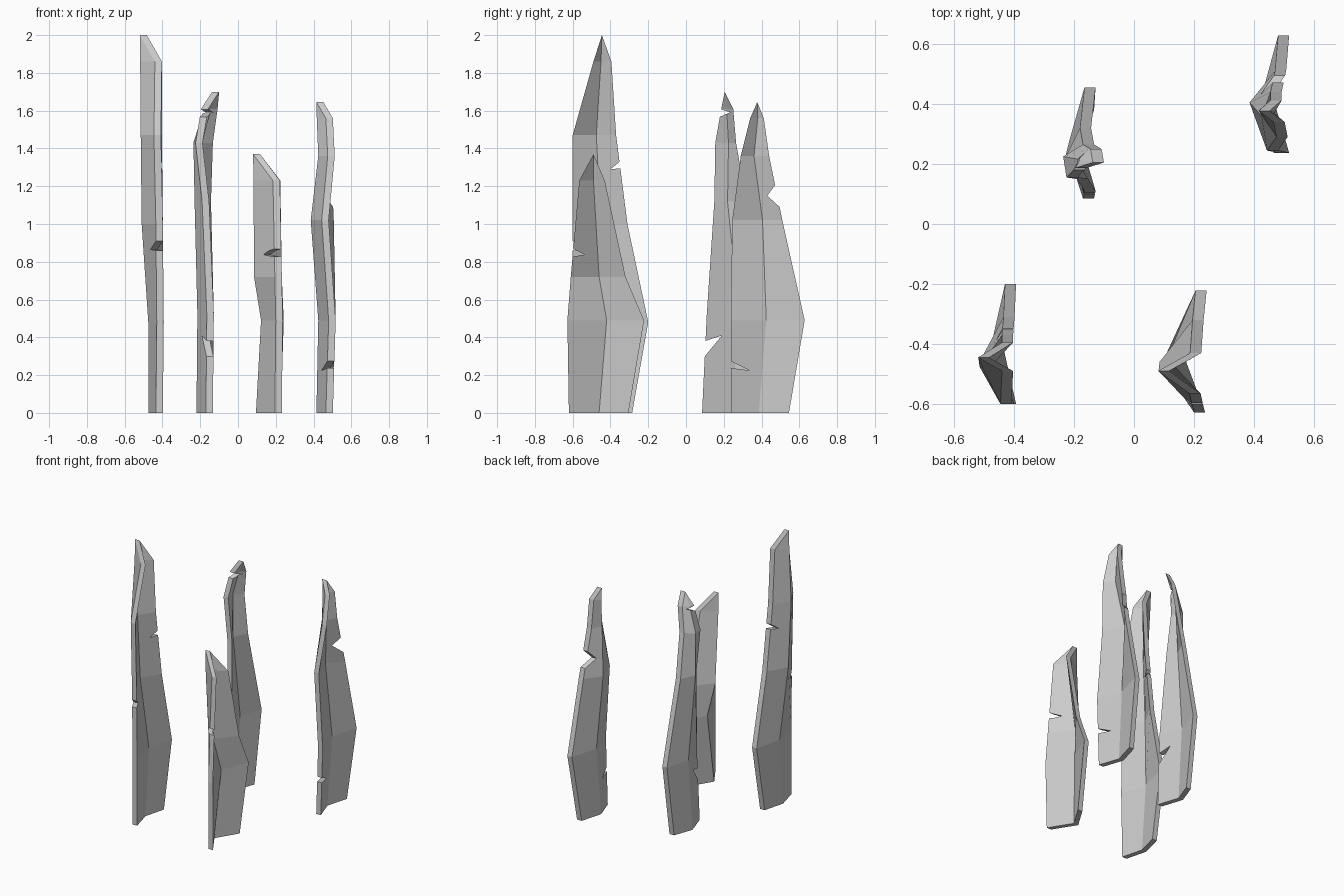
import bpy, bmesh
from mathutils import Vector

if "Cube" in bpy.data.objects:
    bpy.data.objects.remove(bpy.data.objects["Cube"])

THICK = 0.037


def make_object(name, bm):
    bmesh.ops.recalc_face_normals(bm, faces=bm.faces)
    mesh = bpy.data.meshes.new(name)
    bm.to_mesh(mesh)
    bm.free()
    ob = bpy.data.objects.new(name, mesh)
    bpy.context.collection.objects.link(ob)
    return ob


def sheet(name, rows, tip):
    """Creased sheet, thickened along x. Row: z, y of left/crease/right, x of left/crease/right."""
    bm = bmesh.new()
    y, x, z = tip
    grid = []
    for r in rows + [(z, y, y, y, x, x, x)]:
        grid.append([bm.verts.new((r[4 + i], r[1 + i], r[0])) for i in range(3)])
    for a, b in zip(grid, grid[1:]):
        for i in (0, 1):
            bm.faces.new((a[i], a[i + 1], b[i + 1], b[i]))
    bmesh.ops.remove_doubles(bm, verts=bm.verts, dist=1e-4)
    ext = bmesh.ops.extrude_face_region(bm, geom=list(bm.faces), use_keep_orig=True)
    verts = [g for g in ext["geom"] if isinstance(g, bmesh.types.BMVert)]
    bmesh.ops.translate(bm, verts=verts, vec=(THICK, 0, 0))
    return make_object(name, bm)


def cut_notches(ob, notches):
    """Cut triangular nicks: inner point and two rim points, all (y, z)."""
    bm = bmesh.new()
    for inner, *rim in notches:
        inner = Vector(inner)
        tri = [inner] + [inner + (Vector(p) - inner) * 1.5 for p in rim]
        ends = [[bm.verts.new((x, p.x, p.y)) for p in tri] for x in (-1, 1)]
        for e in ends:
            bm.faces.new(e)
        for i in range(3):
            j = (i + 1) % 3
            bm.faces.new((ends[0][i], ends[0][j], ends[1][j], ends[1][i]))
    cutter = make_object("notch_cutter", bm)
    cutter.hide_render = True
    mod = ob.modifiers.new("notches", "BOOLEAN")
    mod.operation = "DIFFERENCE"
    mod.solver = "EXACT"
    mod.object = cutter
    bpy.context.view_layer.objects.active = ob
    bpy.ops.object.modifier_apply(modifier=mod.name)
    bpy.data.objects.remove(cutter)


# Tall blade, front left
blade = sheet("blade_front_left", [
    (0.00, -.595, -.44, -.285, -.435, -.475, -.435),
    (0.48, -.60, -.40, -.20, -.43, -.475, -.43),
    (1.00, -.60, -.45, -.31, -.435, -.51, -.435),
    (1.47, -.60, -.475, -.37, -.445, -.515, -.44),
    (1.86, -.49, -.45, -.395, -.44, -.518, -.44),
], (-.445, -.52, 2.0))
cut_notches(blade, [
    ((-.40, 1.29), (-.35, 1.33), (-.345, 1.295)),
    ((-.54, .865), (-.60, .91), (-.60, .86)),
])

# Blade with hooked top, back left
blade = sheet("blade_back_left", [
    (0.00, .085, .24, .38, -.17, -.22, -.17),
    (0.52, .11, .28, .455, -.165, -.215, -.165),
    (1.12, .15, .22, .32, -.19, -.23, -.18),
    (1.43, .155, .225, .265, -.225, -.236, -.17),
    (1.61, .187, .215, .25, -.195, -.18, -.145),
], (.205, -.137, 1.70))
cut_notches(blade, [
    ((.19, .41), (.10, .38), (.10, .30)),
    ((.235, 1.592), (.19, 1.605), (.185, 1.57)),
])

# Short blade, front right
blade = sheet("blade_front_right", [
    (0.00, -.62, -.46, -.305, .195, .095, .19),
    (0.49, -.628, -.42, -.222, .20, .122, .205),
    (0.72, -.61, -.46, -.32, .195, .085, .195),
    (1.23, -.565, -.49, -.43, .185, .082, .187),
], (-.49, .08, 1.37))
cut_notches(blade, [((-.535, .838), (-.60, .87), (-.60, .827))])

# Leaning blade, back right
blade = sheet("blade_back_right", [
    (0.00, .237, .385, .545, .465, .415, .46),
    (0.49, .237, .425, .628, .48, .425, .48),
    (1.02, .245, .405, .51, .443, .385, .47),
    (1.36, .29, .36, .44, .475, .425, .455),
    (1.56, .34, .38, .412, .465, .417, .455),
], (.377, .415, 1.645))
cut_notches(blade, [
    ((.43, 1.15), (.485, 1.10), (.46, 1.19)),
    ((.335, .225), (.235, .275), (.235, .238)),
])
